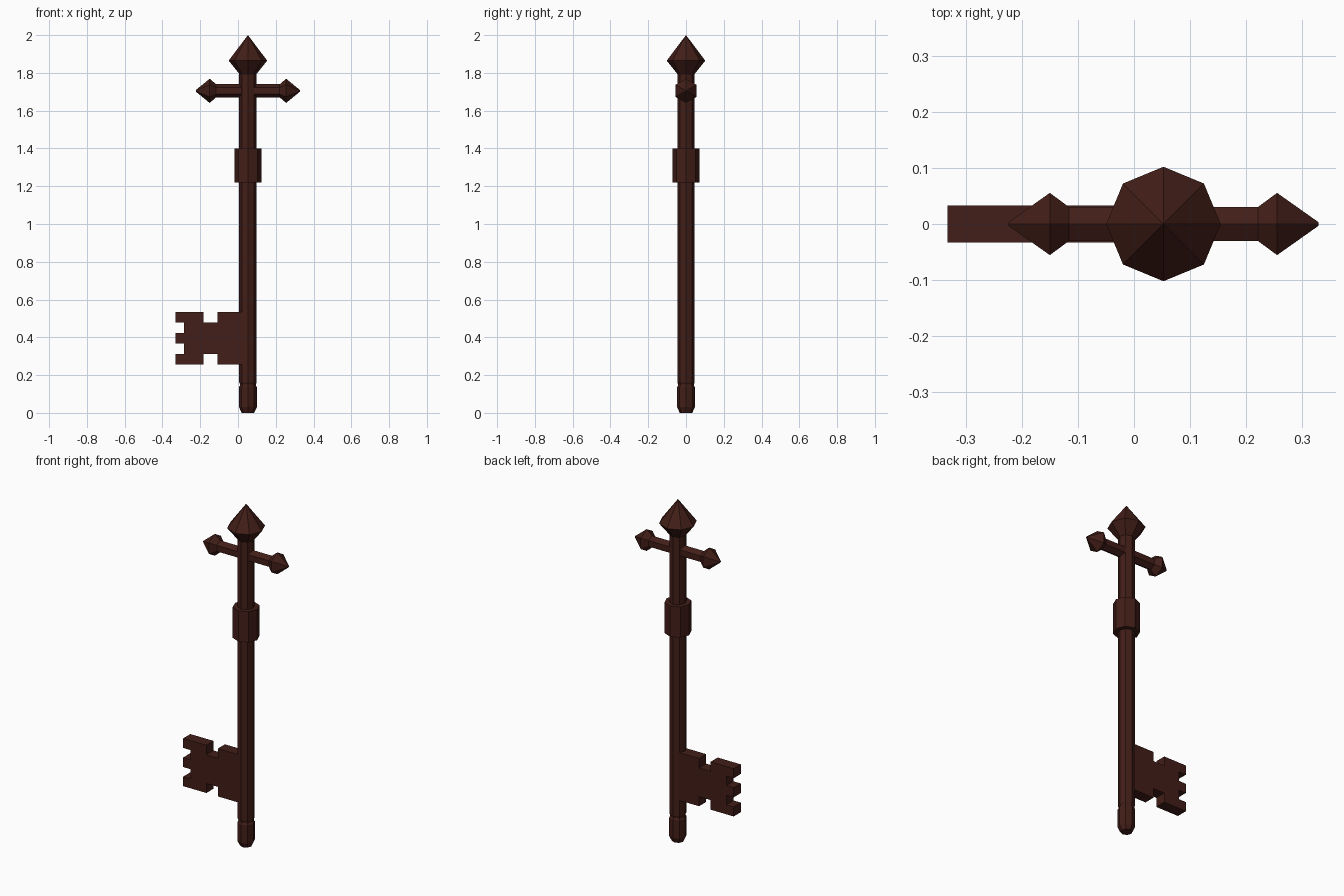
import bpy, bmesh, math

if "Cube" in bpy.data.objects:
    bpy.data.objects.remove(bpy.data.objects["Cube"])

CX = 0.0525  # x of the shaft axis

mat = bpy.data.materials.new("dark_brown")
mat.diffuse_color = (0.055, 0.013, 0.009, 1)
mat.use_nodes = True
mat.node_tree.nodes["Principled BSDF"].inputs["Base Color"].default_value = mat.diffuse_color


def finish(name, bm):
    bmesh.ops.recalc_face_normals(bm, faces=bm.faces)
    mesh = bpy.data.meshes.new(name)
    bm.to_mesh(mesh)
    bm.free()
    mesh.materials.append(mat)
    obj = bpy.data.objects.new(name, mesh)
    bpy.context.collection.objects.link(obj)
    return obj


def turned(name, profile, sides):
    """Faceted lathe around z from (radius, height) pairs, capped at both ends."""
    bm = bmesh.new()
    rings = []
    for r, z in profile:
        n = sides if r > 0 else 1
        rings.append([bm.verts.new((r * math.cos(math.tau * i / sides),
                                    r * math.sin(math.tau * i / sides), z)) for i in range(n)])
    for a, b in zip(rings, rings[1:]):
        for i in range(sides):
            j = (i + 1) % sides
            quad = [a[i % len(a)], a[j % len(a)], b[j % len(b)], b[i % len(b)]]
            bm.faces.new(list(dict.fromkeys(quad)))
    for ring in (rings[0], rings[-1]):
        if len(ring) > 1:
            bm.faces.new(ring)
    obj = finish(name, bm)
    obj.location.x = CX
    return obj


# Shaft with groove and rounded foot
turned("shaft", [(0.033, 0), (0.047, 0.03), (0.047, 0.137), (0.042, 0.145),
                 (0.042, 0.153), (0.046, 0.16), (0.046, 1.81)], 8)

# Collar around the shaft
turned("collar", [(0.072, 1.22), (0.072, 1.40)], 8)

# Pointed finial
turned("finial", [(0.046, 1.795), (0.102, 1.865), (0, 2.0)], 8)

# Crossbar with arrow tips, hexagonal and symmetric about the shaft
half = [(0.004, 0.276), (0.064, 0.2025), (0.035, 0.1685)]
bar = turned("crossbar", [(r, -z) for r, z in half] + half[::-1], 6)
bar.rotation_euler.y = math.pi / 2
bar.location.z = 1.705

# Toothed key bit: upper half outline, mirrored below
ZC = 0.395
upper = [(CX - 0.01, 0.14), (-0.108, 0.14), (-0.108, 0.084), (-0.182, 0.084),
         (-0.182, 0.14), (-0.332, 0.14), (-0.332, 0.084), (-0.285, 0.084),
         (-0.285, 0.028), (-0.332, 0.028)]
outline = upper + [(x, -z) for x, z in reversed(upper)]
bm = bmesh.new()
face = bm.faces.new([bm.verts.new((x, -0.033, ZC + z)) for x, z in outline])
ext = bmesh.ops.extrude_face_region(bm, geom=[face])
bmesh.ops.translate(bm, vec=(0, 0.066, 0),
                    verts=[v for v in ext["geom"] if isinstance(v, bmesh.types.BMVert)])
finish("key_bit", bm)
